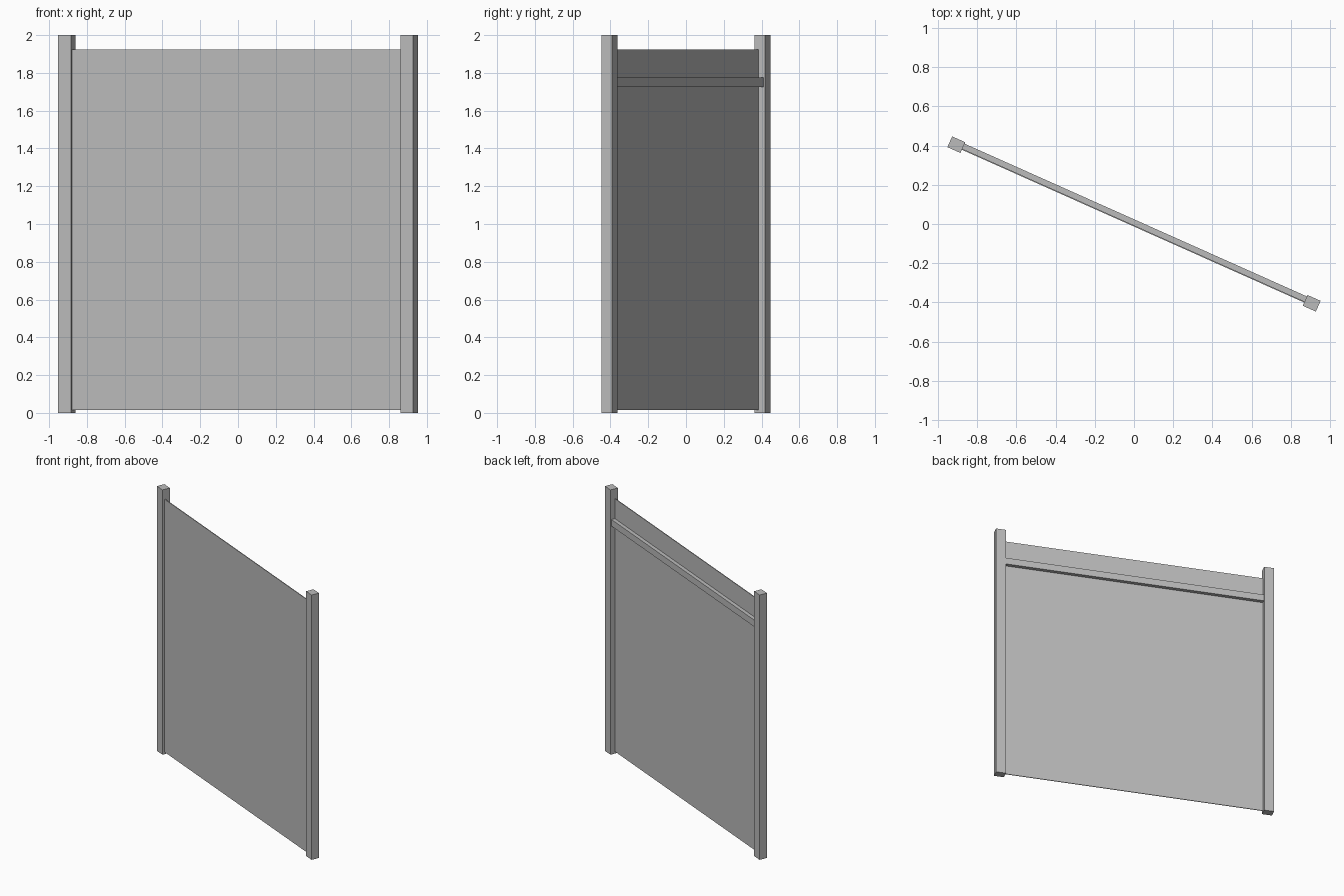
import bpy
from math import radians
from mathutils import Matrix

cube = bpy.data.objects.get("Cube")
if cube:
    bpy.data.objects.remove(cube, do_unlink=True)

# Single plain grey
grey = bpy.data.materials.new("plain_grey")
grey.use_nodes = True
colour = (0.5, 0.5, 0.5, 1)
grey.diffuse_color = colour
grey.node_tree.nodes["Principled BSDF"].inputs["Base Color"].default_value = colour

# The whole fence bay is turned about the vertical axis
TURN = Matrix.Rotation(radians(-24.05), 4, "Z")
HEIGHT = 2.0
POST_W, POST_D = 0.073, 0.06
POST_X = 0.9926
INNER = POST_X - POST_W / 2


def box(name, low, high):
    """Box between two corners, given along the fence, across it and up."""
    bpy.ops.mesh.primitive_cube_add(size=1)
    ob = bpy.context.object
    ob.name = name
    size = [b - a for a, b in zip(low, high)]
    centre = [(a + b) / 2 for a, b in zip(low, high)]
    ob.data.transform(TURN @ Matrix.Translation(centre) @ Matrix.Diagonal(size + [1]))
    ob.data.materials.append(grey)
    return ob


# Posts
for name, side in (("left_post", 1), ("right_post", -1)):
    x = side * POST_X
    box(name, (x - POST_W / 2, -POST_D / 2, 0), (x + POST_W / 2, POST_D / 2, HEIGHT))

# Thin panel between the posts
box("panel", (-INNER, -0.012, 0.015), (INNER, -0.006, 1.925))

# Rail along the back of the panel
box("back_rail", (-INNER, -0.006, 1.725), (INNER, 0.022, 1.775))
